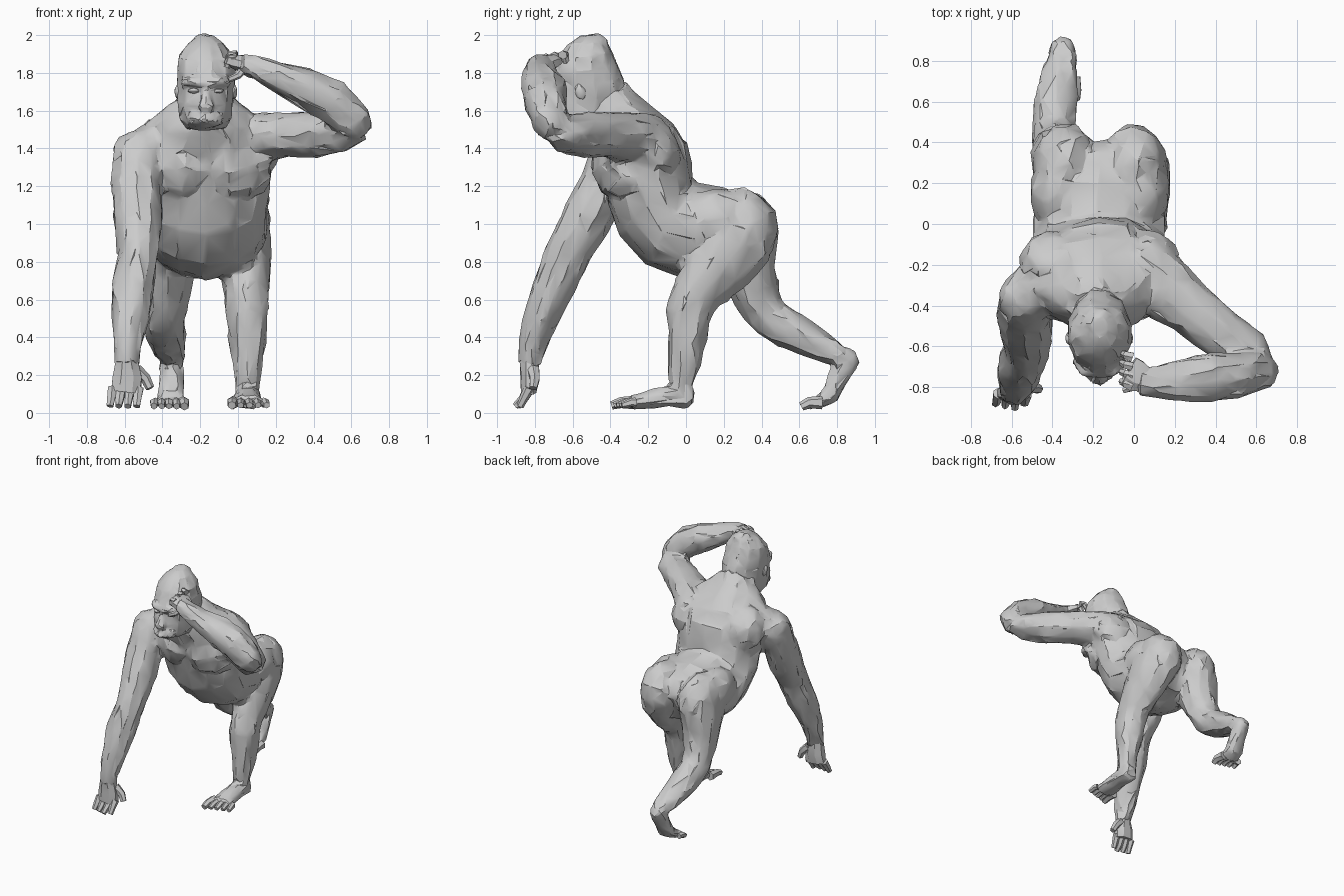
import bpy, bmesh, math, random
from mathutils import Vector, Matrix

random.seed(4)
cube = bpy.data.objects.get("Cube")
if cube:
    bpy.data.objects.remove(cube)

grey = bpy.data.materials.new("stone_grey")
grey.use_nodes = True
COLOUR = (0.6, 0.6, 0.6, 1)
grey.diffuse_color = COLOUR
grey.node_tree.nodes["Principled BSDF"].inputs["Base Color"].default_value = COLOUR

MID = -0.17  # body centre line in x


def shade(ob):
    bpy.ops.object.select_all(action='DESELECT')
    ob.select_set(True)
    bpy.context.view_layer.objects.active = ob
    bpy.ops.object.shade_smooth_by_angle(angle=math.radians(26))


def roughen(verts, jitter):
    for v in verts:
        v.co += Vector([random.uniform(-jitter, jitter) for _ in range(3)])


def finish(name, bm, jitter):
    """Roughen, triangulate and shade one part."""
    roughen(bm.verts, jitter)
    bmesh.ops.triangulate(bm, faces=bm.faces[:])
    bmesh.ops.recalc_face_normals(bm, faces=bm.faces[:])
    me = bpy.data.meshes.new(name)
    bm.to_mesh(me)
    bm.free()
    me.materials.append(grey)
    ob = bpy.data.objects.new(name, me)
    bpy.context.collection.objects.link(ob)
    shade(ob)
    return ob


def loft(name, rings, sides, jitter):
    """Skin rings given as (centre, half axis U, half axis V)."""
    bm = bmesh.new()
    loops = []
    for c, u, v in rings:
        angles = [2 * math.pi * (i + 0.5) / sides for i in range(sides)]
        loops.append([bm.verts.new(c + u * math.cos(a) + v * math.sin(a)) for a in angles])
    for a, b in zip(loops, loops[1:]):
        for i in range(sides):
            j = (i + 1) % sides
            bm.faces.new((a[i], a[j], b[j], b[i]))
    bm.faces.new(loops[0])
    bm.faces.new(loops[-1])
    return finish(name, bm, jitter)


def limb(name, path, ref=(1, 0, 0), sides=10, jitter=0.01):
    """Tube along (x, y, z, radius along ref, other radius)."""
    pts = [Vector(p[:3]) for p in path]
    rings = []
    for i, p in enumerate(path):
        t = (pts[min(i + 1, len(pts) - 1)] - pts[max(i - 1, 0)]).normalized()
        u = Vector(ref)
        u = (u - t * u.dot(t)).normalized()
        rings.append((pts[i], u * p[3], t.cross(u) * p[4]))
    return loft(name, rings, sides, jitter)


def section_body(name, sections, sides=14, jitter=0.01):
    """Trunk from sections (back y, back z, front y, front z, half width)."""
    rings = []
    for by, bz, fy, fz, w in sections:
        back, front = Vector((MID, by, bz)), Vector((MID, fy, fz))
        rings.append(((back + front) / 2, Vector((w, 0, 0)), (back - front) / 2))
    return loft(name, rings, sides, jitter)


def blob(name, centre, size, rot=(0, 0, 0), jitter=0.006):
    """Faceted muscle mass."""
    bm = bmesh.new()
    bmesh.ops.create_icosphere(bm, subdivisions=2, radius=1)
    turn = [Matrix.Rotation(math.radians(a), 4, ax) for a, ax in zip(rot, "XYZ")]
    m = Matrix.Translation(centre) @ turn[2] @ turn[1] @ turn[0] @ Matrix.Diagonal((*size, 1))
    bmesh.ops.transform(bm, matrix=m, verts=bm.verts[:])
    return finish(name, bm, jitter)


def digit(name, pts, r, ref=(1, 0, 0)):
    """Finger or toe tapering to its tip."""
    n = len(pts)
    path = [(*p, r * (1 - 0.35 * i / (n - 1)), r * (1 - 0.35 * i / (n - 1))) for i, p in enumerate(pts)]
    return limb(name, path, ref, 6, 0.002)


def fuse(name, parts, voxel, ratio, jitter):
    """Melt overlapping parts into one skin of irregular facets."""
    bpy.ops.object.select_all(action='DESELECT')
    for p in parts:
        p.select_set(True)
    ob = parts[0]
    bpy.context.view_layer.objects.active = ob
    bpy.ops.object.join()
    ob.name = name
    rm = ob.modifiers.new("skin", 'REMESH')
    rm.mode, rm.voxel_size = 'VOXEL', voxel
    sm = ob.modifiers.new("soften", 'SMOOTH')
    sm.factor, sm.iterations = 0.5, 2
    ob.modifiers.new("facets", 'DECIMATE').ratio = ratio
    for m in ("skin", "soften", "facets"):
        bpy.ops.object.modifier_apply(modifier=m)
    roughen(ob.data.vertices, jitter)
    shade(ob)


# Trunk: rump, belly, ribcage, shoulders, neck
body = [section_body("torso", [
    (0.41, 1.00, 0.30, 0.76, 0.22), (0.36, 1.13, 0.12, 0.71, 0.30),
    (0.20, 1.20, -0.04, 0.715, 0.325), (0.03, 1.23, -0.21, 0.785, 0.33),
    (0.02, 1.33, -0.36, 0.955, 0.335), (0.00, 1.43, -0.42, 1.13, 0.35),
    (-0.06, 1.53, -0.46, 1.27, 0.36), (-0.16, 1.60, -0.50, 1.38, 0.33),
    (-0.24, 1.67, -0.54, 1.45, 0.24), (-0.32, 1.75, -0.57, 1.51, 0.15)])]

# Muscle masses of the trunk, mirrored about the centre line
for s in (1, -1):
    body += [
        limb("chest_muscle", [
            (MID + s * 0.02, -0.375, 1.27, 0.135, 0.085), (MID + s * 0.10, -0.385, 1.27, 0.165, 0.11),
            (MID + s * 0.20, -0.36, 1.28, 0.165, 0.105), (MID + s * 0.30, -0.31, 1.33, 0.13, 0.09)],
            (0, -0.45, 1), 8),
        blob("buttock", (MID + s * 0.168, 0.29, 0.98), (0.165, 0.205, 0.215), (25, 0, 0)),
        blob("hip", (MID + s * 0.20, 0.16, 1.02), (0.145, 0.20, 0.17)),
        blob("back_muscle", (MID + s * 0.22, -0.18, 1.40), (0.18, 0.14, 0.18), (30, 0, 0)),
        limb("neck_muscle", [(MID + s * 0.05, -0.42, 1.65, 0.08, 0.08), (MID + s * 0.15, -0.35, 1.55, 0.10, 0.09),
                             (MID + s * 0.27, -0.30, 1.45, 0.10, 0.10)], (0, 1, 0), 8)]

# Raised left arm, bent at the elbow
body += [
    limb("left_upper_arm", [
        (0.00, -0.20, 1.43, 0.15, 0.17), (0.12, -0.29, 1.46, 0.135, 0.17),
        (0.27, -0.41, 1.475, 0.125, 0.145), (0.43, -0.54, 1.475, 0.118, 0.13),
        (0.56, -0.64, 1.475, 0.10, 0.115), (0.65, -0.70, 1.50, 0.06, 0.065)], (0, 0, 1)),
    limb("left_forearm", [
        (0.66, -0.69, 1.48, 0.06, 0.055), (0.615, -0.72, 1.545, 0.10, 0.10),
        (0.50, -0.74, 1.645, 0.118, 0.118), (0.36, -0.75, 1.72, 0.105, 0.12),
        (0.20, -0.775, 1.79, 0.08, 0.10), (0.08, -0.775, 1.835, 0.06, 0.08),
        (0.02, -0.765, 1.85, 0.055, 0.07)], (0, 0, 1)),
    blob("left_shoulder", (0.13, -0.31, 1.48), (0.14, 0.16, 0.115), (0, 0, -35))]

# Right arm, reaching to the ground
body += [
    limb("right_arm", [
        (-0.38, -0.24, 1.42, 0.13, 0.14), (-0.48, -0.32, 1.39, 0.135, 0.14),
        (-0.535, -0.38, 1.31, 0.142, 0.145), (-0.54, -0.44, 1.20, 0.135, 0.13),
        (-0.53, -0.515, 1.04, 0.128, 0.138), (-0.525, -0.615, 0.86, 0.112, 0.115),
        (-0.555, -0.70, 0.67, 0.115, 0.11), (-0.575, -0.775, 0.48, 0.095, 0.09),
        (-0.585, -0.825, 0.32, 0.067, 0.062), (-0.59, -0.83, 0.25, 0.065, 0.055)]),
    blob("right_shoulder", (-0.52, -0.36, 1.37), (0.15, 0.14, 0.13), (30, 0, 0))]

# Left leg, planted under the body
body += [
    limb("left_leg", [
        (0.01, 0.27, 1.02, 0.15, 0.17), (0.02, 0.25, 0.90, 0.155, 0.215),
        (0.035, 0.16, 0.77, 0.14, 0.18), (0.045, 0.06, 0.64, 0.123, 0.14),
        (0.05, 0.015, 0.52, 0.117, 0.118), (0.05, 0.005, 0.40, 0.105, 0.10),
        (0.05, -0.01, 0.27, 0.082, 0.085), (0.05, -0.02, 0.15, 0.066, 0.065),
        (0.05, -0.025, 0.05, 0.062, 0.06)]),
    limb("left_foot", [
        (0.05, 0.038, 0.07, 0.045, 0.04), (0.05, 0.00, 0.075, 0.06, 0.058),
        (0.05, -0.09, 0.088, 0.07, 0.062), (0.05, -0.19, 0.073, 0.08, 0.05),
        (0.055, -0.30, 0.055, 0.09, 0.035)], (1, 0, 0), 8, 0.003)]

# Right leg, trailing with raised heel
body += [
    limb("right_leg", [
        (-0.35, 0.28, 1.02, 0.15, 0.17), (-0.355, 0.30, 0.88, 0.158, 0.195),
        (-0.365, 0.335, 0.74, 0.138, 0.148), (-0.38, 0.375, 0.61, 0.123, 0.125),
        (-0.39, 0.445, 0.50, 0.113, 0.11), (-0.385, 0.57, 0.43, 0.112, 0.10),
        (-0.365, 0.70, 0.36, 0.092, 0.08), (-0.345, 0.82, 0.30, 0.075, 0.06),
        (-0.35, 0.895, 0.285, 0.048, 0.045)]),
    limb("right_foot", [
        (-0.35, 0.905, 0.29, 0.04, 0.035), (-0.35, 0.85, 0.25, 0.065, 0.06),
        (-0.35, 0.80, 0.17, 0.07, 0.06), (-0.355, 0.76, 0.09, 0.078, 0.05),
        (-0.36, 0.70, 0.058, 0.082, 0.038)], (1, 0, 0), 8, 0.003)]
fuse("body", body, 0.018, 0.1, 0.006)

# Head with a pointed crown, heavy brow and short muzzle
fuse("head", [
    section_body("skull", [
        (-0.42, 1.50, -0.66, 1.50, 0.10), (-0.33, 1.58, -0.74, 1.535, 0.14),
        (-0.30, 1.68, -0.75, 1.62, 0.152), (-0.325, 1.77, -0.73, 1.70, 0.156),
        (-0.355, 1.84, -0.735, 1.78, 0.160), (-0.39, 1.91, -0.69, 1.87, 0.148),
        (-0.42, 1.975, -0.63, 1.945, 0.095), (-0.46, 2.005, -0.55, 1.995, 0.04)], 12, 0.006),
    blob("muzzle", (MID, -0.69, 1.56), (0.10, 0.085, 0.055)),
    limb("nose", [(MID, -0.72, 1.72, 0.02, 0.02), (MID, -0.75, 1.66, 0.03, 0.025),
                  (MID, -0.765, 1.625, 0.045, 0.03), (MID, -0.75, 1.60, 0.035, 0.025)], (1, 0, 0), 6, 0.002),
    limb("lower_lip", [(MID - 0.05, -0.745, 1.545, 0.015, 0.02), (MID, -0.775, 1.55, 0.02, 0.02),
                       (MID + 0.05, -0.745, 1.545, 0.015, 0.02)], (0, 0, 1), 6, 0.002),
    limb("brow", [(MID - 0.12, -0.66, 1.745, 0.02, 0.025), (MID - 0.07, -0.715, 1.755, 0.028, 0.035),
                  (MID, -0.73, 1.74, 0.025, 0.03), (MID + 0.07, -0.715, 1.755, 0.028, 0.035),
                  (MID + 0.12, -0.66, 1.745, 0.02, 0.025)], (0, 0, 1), 6, 0.002)], 0.011, 0.12, 0.003)
for side, s in (("left", 1), ("right", -1)):
    blob(side + "_eye", (MID + s * 0.065, -0.706, 1.705), (0.032, 0.02, 0.014), (0, 0, s * 20), 0.001)
    blob(side + "_ear", (MID + s * 0.148, -0.56, 1.70), (0.018, 0.028, 0.042), (20, 0, 0), 0.002)

# Left hand on the brow
limb("left_palm", [(0.06, -0.765, 1.84, 0.05, 0.065), (0.01, -0.745, 1.855, 0.045, 0.085),
                   (-0.03, -0.72, 1.865, 0.035, 0.08)], (0, 0, 1), 8, 0.003)
for i in range(4):
    y = -0.79 + i * 0.046
    digit(f"left_finger_{i + 1}", [(-0.01, y, 1.87 + i * 0.008), (-0.04, y + 0.01, 1.875 + i * 0.008),
                                   (-0.06, y + 0.02, 1.83 + i * 0.008)], 0.025, (0, 1, 0))
digit("left_thumb", [(0.03, -0.78, 1.82), (0.0, -0.80, 1.785), (-0.05, -0.815, 1.765)], 0.024, (0, 1, 0))

# Right hand on the ground
limb("right_palm", [(-0.59, -0.83, 0.29, 0.062, 0.055), (-0.585, -0.825, 0.19, 0.085, 0.052),
                    (-0.595, -0.83, 0.11, 0.085, 0.045)], (1, 0, 0), 8, 0.004)
for i in range(4):
    x = -0.665 + i * 0.046
    digit(f"right_finger_{i + 1}", [(x, -0.83, 0.13), (x * 1.01, -0.86, 0.075),
                                    (x * 1.02, -0.88 - 0.012 * (i % 3), 0.035)], 0.029)
digit("right_thumb", [(-0.54, -0.81, 0.23), (-0.49, -0.80, 0.18), (-0.465, -0.81, 0.13)], 0.034, (0, 1, 0))

# Toes; the big toe is on the inner side
for i in range(5):
    o, r = (i - 2) * 0.04, 0.027 if i else 0.035
    reach = -0.395 + 0.014 * i
    digit(f"left_toe_{i + 1}", [(0.055 + o, -0.27, 0.055), (0.058 + o * 1.1, reach + 0.05, 0.055),
                                (0.06 + o * 1.15, reach, 0.04)], r)
    reach = 0.61 + 0.01 * i
    digit(f"right_toe_{i + 1}", [(-0.365 - o * 0.9, 0.72, 0.055), (-0.365 - o, reach + 0.04, 0.055),
                                 (-0.365 - o, reach, 0.035)], r)
